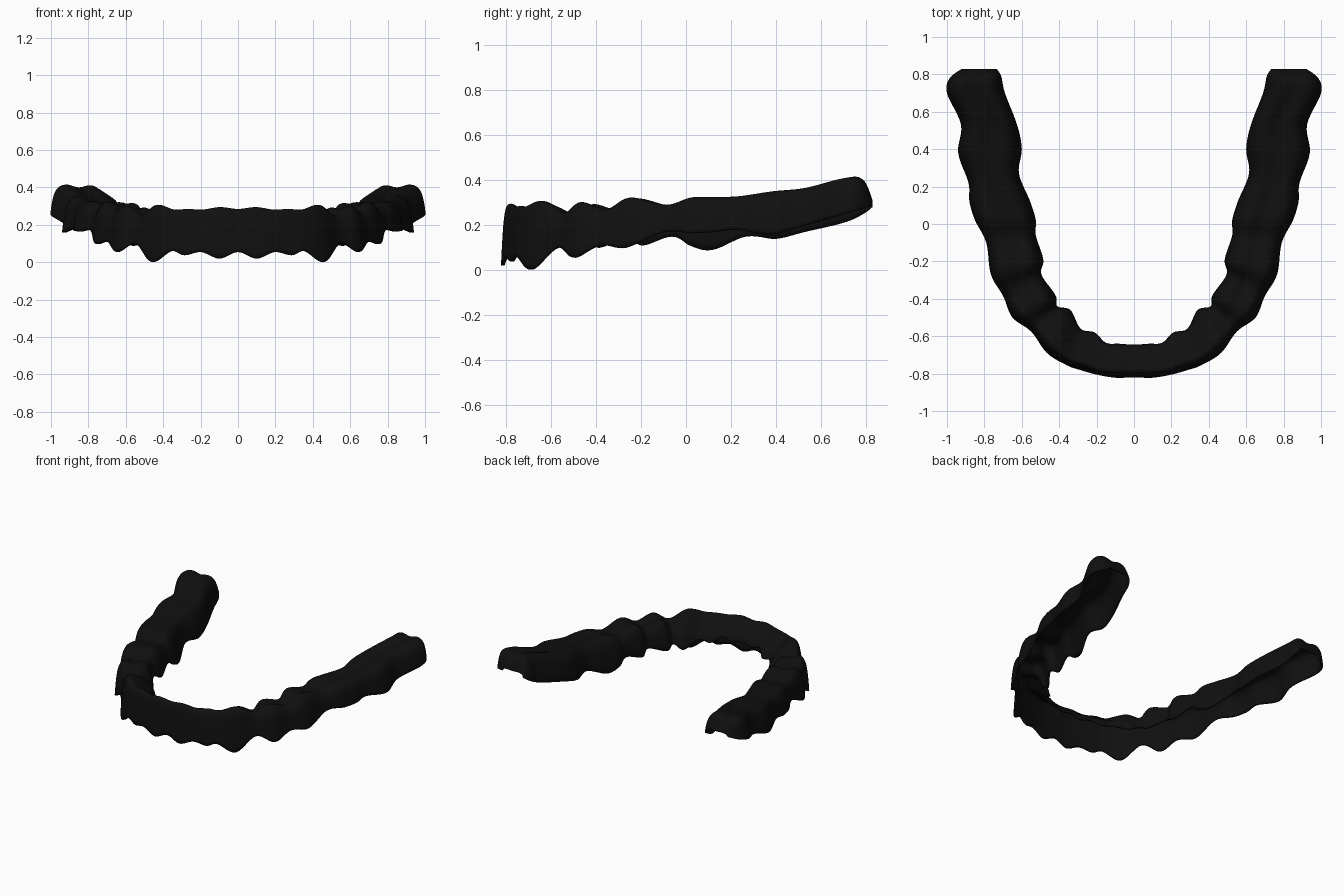
import bpy
import bmesh
from mathutils import Vector

if "Cube" in bpy.data.objects:
    bpy.data.objects.remove(bpy.data.objects["Cube"])

# Half-arch stations, front centre to rear:
# outer x, outer y, inner x, inner y, crown z, outer rim z, inner rim z
STATIONS = [
    (0.00, -.820, .000, -.645, .285, .055, .18),
    (0.10, -.822, .080, -.640, .295, .020, .16),
    (0.20, -.805, .150, -.635, .282, .055, .18),
    (0.29, -.780, .210, -.580, .285, .038, .14),
    (0.36, -.755, .285, -.560, .282, .060, .15),
    (0.465, -.69, .340, -.460, .307, .002, .10),
    (0.55, -.575, .410, -.440, .252, .100, .13),
    (0.65, -.500, .420, -.380, .302, .055, .10),
    (0.70, -.385, .495, -.270, .270, .110, .14),
    (0.765, -.27, .485, -.190, .322, .100, .11),
    (0.79, -.100, .525, -.060, .290, .170, .15),
    (0.85, .020, .525, .020, .322, .165, .11),
    (0.88, .120, .555, .120, .325, .170, .09),
    (0.885, .22, .615, .270, .328, .180, .15),
    (0.94, .380, .600, .400, .350, .160, .14),
    (0.925, .53, .625, .530, .365, .200, .17),
    (1.00, .700, .690, .700, .408, .250, .21),
    (0.985, .78, .710, .790, .405, .270, .25),
    (0.92, .830, .735, .830, .310, .290, .28),
]
# Cross-sections from outer rim over the crown to inner rim:
# (fraction across, fraction of height above the rim on that side)
FRONT = [(0, 0), (.03, .4), (.07, .75), (.13, .95), (.24, 1), (.38, .95),
         (.53, .8), (.7, .6), (.88, .35), (1, 0)]
MOLAR = [(0, 0), (.03, .4), (.08, .75), (.17, .95), (.3, 1), (.5, .91),
         (.7, .98), (.85, .88), (.95, .55), (1, 0)]


def smooth_path(points, steps, first=None):
    """Catmull-Rom curve through points of any dimension."""
    pts = [Vector(p) for p in points]
    pts = [Vector(first) if first else pts[0]] + pts + [pts[-1]]
    out = []
    for a, b, c, d in zip(pts, pts[1:], pts[2:], pts[3:]):
        for k in range(steps):
            t = k / steps
            out.append(0.5 * (2 * b + (c - a) * t
                              + (2 * a - 5 * b + 4 * c - d) * t ** 2
                              + (3 * b - a - 3 * c + d) * t ** 3))
    return out + [pts[-2].copy()]


# Mirrored neighbour keeps the front centre smooth
n = STATIONS[1]
rows = smooth_path(STATIONS, 7, (-n[0], n[1], -n[2]) + n[3:])
front, molar = smooth_path(FRONT, 3), smooth_path(MOLAR, 3)

# Skin the thin tray, blending incisor section into molar section
bm = bmesh.new()
grid = []
for i, (ox, oy, ix, iy, top, zo, zi) in enumerate(rows):
    blend = min(1, max(0, (i / 7 - 4) / 3.5))
    ring = []
    for j, (f, m) in enumerate(zip(front, molar)):
        w, h = f.lerp(m, blend)
        rim = zo if j < len(front) / 2 else zi
        # the rims merge under the crown so both walls meet smoothly
        s = min(1, max(0, (w - .1) / .8))
        rim = zo + (zi - zo) * s
        ring.append(bm.verts.new((ox + (ix - ox) * w, oy + (iy - oy) * w,
                                  rim + (top - rim) * h)))
    grid.append(ring)
for r0, r1 in zip(grid, grid[1:]):
    for j in range(len(r0) - 1):
        bm.faces.new((r0[j], r1[j], r1[j + 1], r0[j + 1]))
mesh = bpy.data.meshes.new("dental_tray")
bm.to_mesh(mesh)
bm.free()
tray = bpy.data.objects.new("dental_tray", mesh)
bpy.context.collection.objects.link(tray)

# Mirror to the full arch, then give the shell its thickness
mir = tray.modifiers.new("mirror", 'MIRROR')
mir.use_clip = True
sol = tray.modifiers.new("shell", 'SOLIDIFY')
sol.thickness = 0.014
sol.offset = -1

# Black plastic
mat = bpy.data.materials.new("black_plastic")
mat.diffuse_color = (0.005, 0.005, 0.005, 1)
mat.use_nodes = True
mat.node_tree.nodes["Principled BSDF"].inputs["Base Color"].default_value = mat.diffuse_color
mesh.materials.append(mat)

bpy.context.view_layer.objects.active = tray
tray.select_set(True)
bpy.ops.object.shade_smooth_by_angle(angle=0.8)
